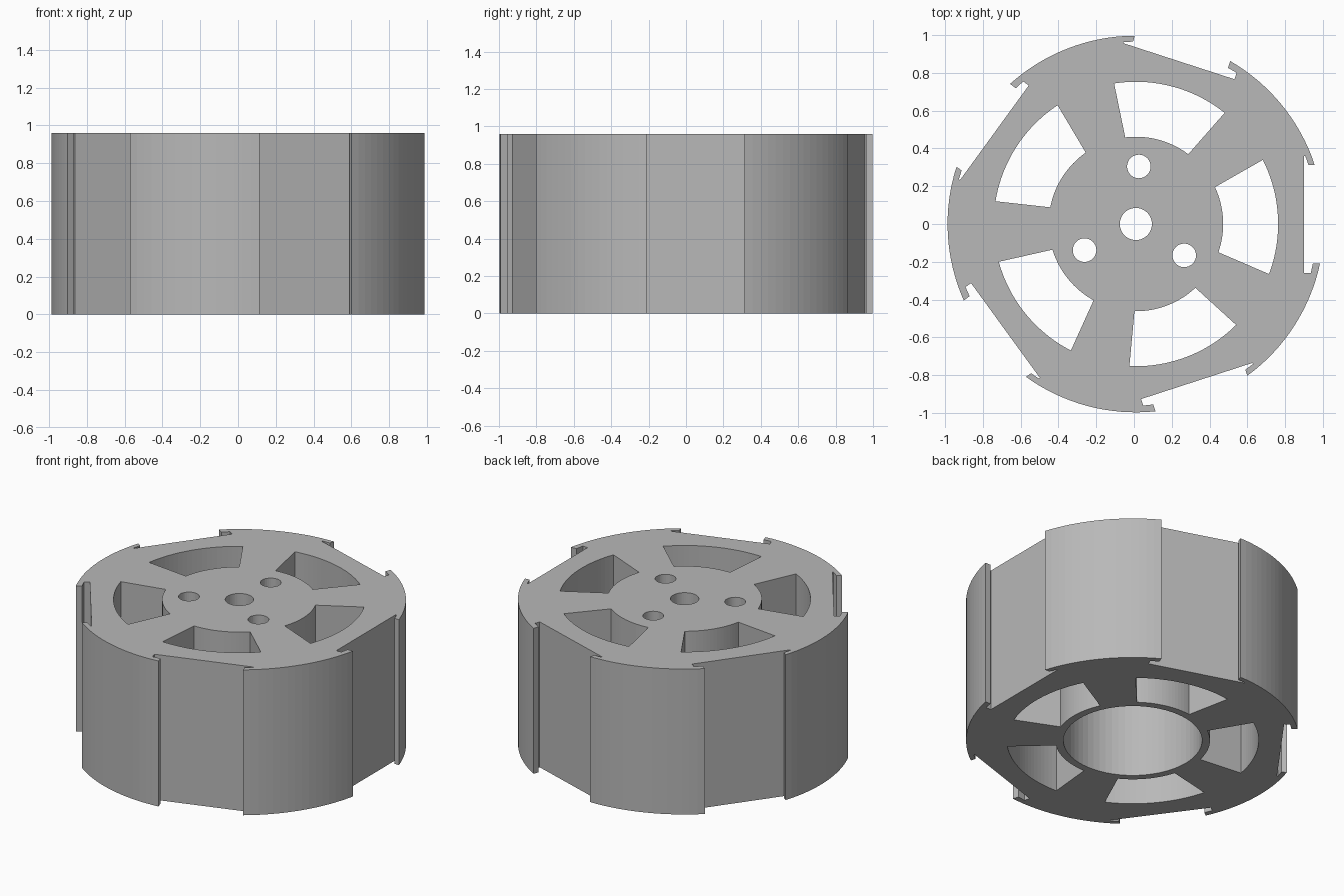
import bpy, bmesh
from math import radians, degrees, sin, cos, atan2, hypot

cube = bpy.data.objects.get("Cube")
if cube:
    bpy.data.objects.remove(cube, do_unlink=True)

HEIGHT = 0.96
CENTRE_X = 0.01
SECTORS = 5
STEP = 360 / SECTORS

grey = bpy.data.materials.new("plain grey")
grey.use_nodes = True
COLOUR = (0.48, 0.48, 0.48, 1)
grey.diffuse_color = COLOUR
grey.node_tree.nodes["Principled BSDF"].inputs["Base Color"].default_value = COLOUR


def arc(radius, start, end, steps):
    return [(radius * cos(radians(start + (end - start) * i / steps)),
             radius * sin(radians(start + (end - start) * i / steps)))
            for i in range(steps + 1)]


def turn(points, angle):
    c, s = cos(radians(angle)), sin(radians(angle))
    return [(x * c - y * s, x * s + y * c) for x, y in points]


def circle(x, y, radius, steps=48):
    return [(x + px, y + py) for px, py in arc(radius, 0, 360, steps)[:-1]]


def prism(name, outline, bottom, top):
    """Extrude a flat counter-clockwise outline between two heights."""
    bm = bmesh.new()
    face = bm.faces.new([bm.verts.new((x + CENTRE_X, y, bottom)) for x, y in outline])
    result = bmesh.ops.extrude_face_region(bm, geom=[face])
    for v in result["geom"]:
        if isinstance(v, bmesh.types.BMVert):
            v.co.z = top
    bmesh.ops.recalc_face_normals(bm, faces=bm.faces)
    mesh = bpy.data.meshes.new(name)
    bm.to_mesh(mesh)
    bm.free()
    mesh.materials.append(grey)
    obj = bpy.data.objects.new(name, mesh)
    bpy.context.collection.objects.link(obj)
    return obj


def cut(target, outline, bottom, top):
    cutter = prism("cutter", outline, bottom, top)
    cutter.hide_render = True
    mod = target.modifiers.new("cut", "BOOLEAN")
    mod.operation = "DIFFERENCE"
    mod.solver = "EXACT"
    mod.object = cutter
    bpy.context.view_layer.objects.active = target
    bpy.ops.object.modifier_apply(modifier=mod.name)
    bpy.data.objects.remove(cutter, do_unlink=True)


# Rim outline: flat pad between two hooked lips, then an outer arc, repeated
lower_lip = [(0.975, -0.208), (0.937, -0.208), (0.926, -0.26), (0.89, -0.26)]
upper_lip = [(0.89, 0.36), (0.897, 0.36), (0.913, 0.313), (0.946, 0.313)]
arc_start = degrees(atan2(upper_lip[-1][1], upper_lip[-1][0]))
arc_end = degrees(atan2(lower_lip[0][1], lower_lip[0][0])) + STEP
sector = lower_lip + upper_lip + arc(0.997, arc_start, arc_end, 16)[1:-1]
outline = [p for k in range(SECTORS) for p in turn(sector, k * STEP)]
wheel = prism("wheel_body", outline, 0, HEIGHT)

# Windows between the spokes
window = arc(0.753, -20.6, 26.8, 20) + arc(0.462, 25, -18.9, 16)
for k in range(SECTORS):
    cut(wheel, turn(window, k * STEP), -0.1, HEIGHT + 0.1)

# Deep bore from below, leaving a hub plate on top
cut(wheel, circle(0, 0, 0.415, 64), -0.1, 0.76)

# Axle hole and three bolt holes through the hub plate
cut(wheel, circle(0, 0, 0.085), 0.6, HEIGHT + 0.1)
for k in range(3):
    a = radians(87 + 120 * k)
    cut(wheel, circle(0.305 * cos(a), 0.305 * sin(a), 0.0625, 32), 0.6, HEIGHT + 0.1)
